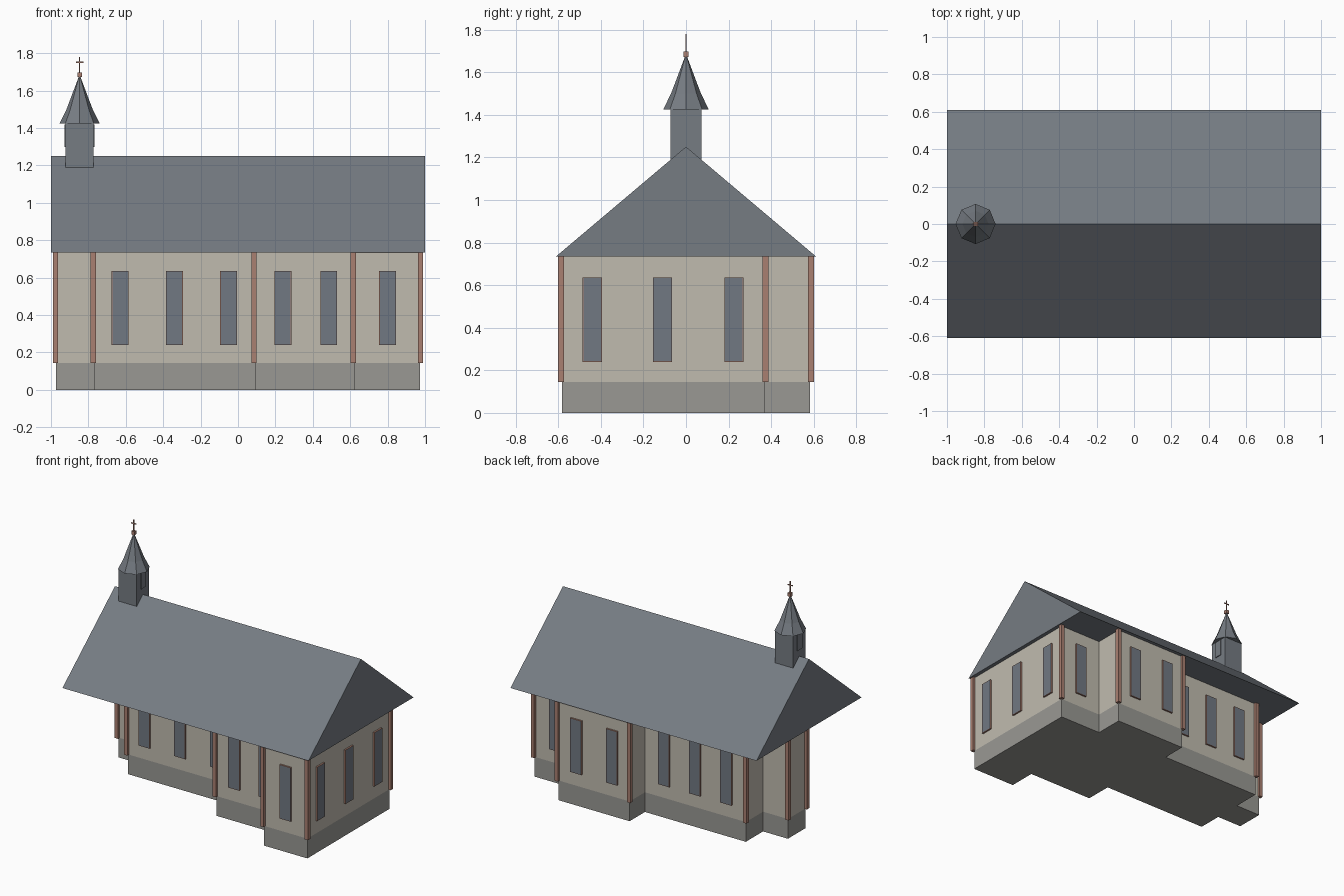
import bpy, bmesh
from math import pi
from mathutils import Vector, Matrix

cube = bpy.data.objects.get("Cube")
if cube:
    bpy.data.objects.remove(cube, do_unlink=True)


def material(name, rgb):
    m = bpy.data.materials.new(name)
    m.use_nodes = True
    m.diffuse_color = (*rgb, 1)
    m.node_tree.nodes["Principled BSDF"].inputs["Base Color"].default_value = (*rgb, 1)
    return m


CREAM = material("cream plaster", (0.53, 0.50, 0.43))
STONE = material("grey stone", (0.32, 0.315, 0.295))
SLATE = material("slate", (0.18, 0.20, 0.225))
BRICK = material("red brick", (0.40, 0.215, 0.165))
GLASS = material("window glass", (0.165, 0.19, 0.225))


def finish(name, bm, *mats):
    bmesh.ops.recalc_face_normals(bm, faces=bm.faces[:])
    mesh = bpy.data.meshes.new(name)
    bm.to_mesh(mesh)
    bm.free()
    for m in mats:
        mesh.materials.append(m)
    obj = bpy.data.objects.new(name, mesh)
    bpy.context.collection.objects.link(obj)
    return obj


def box(name, centre, size, mat):
    bm = bmesh.new()
    bmesh.ops.create_cube(bm, size=1, matrix=Matrix.Translation(centre) @ Matrix.Diagonal((*size, 1)))
    return finish(name, bm, mat)


def prism(name, points, direction, mat):
    """Extrude a flat outline along a direction."""
    bm = bmesh.new()
    face = bm.faces.new([bm.verts.new(p) for p in points])
    out = bmesh.ops.extrude_face_region(bm, geom=[face], use_keep_orig=True)
    verts = [v for v in out["geom"] if isinstance(v, bmesh.types.BMVert)]
    bmesh.ops.translate(bm, verts=verts, vec=direction)
    return finish(name, bm, mat)


# Stepped floor plan, counter-clockwise
PLAN = [Vector(p) for p in (
    (0.972, -0.583), (0.972, 0.37), (0.63, 0.37), (0.63, 0.583),
    (0.05, 0.583), (0.05, 0.405), (-0.77, 0.405), (-0.77, 0.205),
    (-0.972, 0.205), (-0.972, 0), (-0.77, 0), (-0.77, -0.18),
    (0.09, -0.18), (0.09, -0.38), (0.62, -0.38), (0.62, -0.583))]
BASE_TOP, EAVE, RIDGE = 0.145, 0.735, 1.25

prism("foundation", [(x, y, 0) for x, y in PLAN], (0, 0, BASE_TOP), STONE)
prism("walls", [(x, y, BASE_TOP) for x, y in PLAN], (0, 0, EAVE - BASE_TOP), CREAM)

# Brick pilaster on every outward corner
for i, p in enumerate(PLAN):
    d_in = (p - PLAN[i - 1]).normalized()
    d_out = (PLAN[(i + 1) % len(PLAN)] - p).normalized()
    if d_in.cross(d_out) > 0:
        c = p + (d_in - d_out) * 0.004
        box("corner_pilaster", (c.x, c.y, (BASE_TOP + EAVE) / 2),
            (0.028, 0.028, EAVE - BASE_TOP), BRICK)


# Windows: brick surround with an inset glass face
def window(x, y, angle):
    bm = bmesh.new()
    place = Matrix.Translation((x, y, 0.438)) @ Matrix.Rotation(angle, 4, "Z")
    bmesh.ops.create_cube(bm, size=1, matrix=Matrix.Diagonal((0.09, 0.024, 0.396, 1)))
    front = min(bm.faces, key=lambda f: f.calc_center_median().y)
    bmesh.ops.inset_region(bm, faces=[front], thickness=0.005)
    front.material_index = 1
    bm.transform(place)
    finish("window", bm, BRICK, GLASS)


ROWS = [  # wall line, facing angle, window positions
    (-0.583, 0, (0.8,)), (-0.38, 0, (0.24, 0.485)), (-0.18, 0, (-0.63, -0.34, -0.05)),
    (0.37, pi, (0.8,)), (0.583, pi, (0.48, 0.19)), (0.405, pi, (-0.615, -0.36, -0.11))]
for y, angle, xs in ROWS:
    for x in xs:
        window(x, y, angle)
for y in (-0.44, -0.11, 0.225):
    window(0.972, y, pi / 2)

# Gable roof
prism("roof", [(-1, -0.61, EAVE), (-1, 0.61, EAVE), (-1, 0, RIDGE)], (2, 0, 0), SLATE)

# Bell turret astride the ridge, with shutters on both ends
TX = -0.847
box("turret", (TX, 0, 1.308), (0.148, 0.144, 0.245), SLATE)
for side in (-1, 1):
    box("turret_shutter", (TX + side * 0.076, 0, 1.36), (0.008, 0.055, 0.12), SLATE)

# Flared eight-sided spire
bm = bmesh.new()
rings = []
for r, z in ((0.107, 1.425), (0.07, 1.5), (0.004, 1.675)):
    rings.append(bmesh.ops.create_circle(
        bm, segments=8, radius=r, matrix=Matrix.Translation((TX, 0, z)))["verts"])
for low, high in zip(rings, rings[1:]):
    for i in range(8):
        j = (i + 1) % 8
        bm.faces.new((low[i], low[j], high[j], high[i]))
bm.faces.new(rings[0])
bm.faces.new(rings[-1])
finish("spire", bm, SLATE)

# Finial and cross
box("finial", (TX, 0, 1.685), (0.024, 0.024, 0.026), BRICK)
box("cross_post", (TX, 0, 1.73), (0.006, 0.006, 0.1), BRICK)
box("cross_bar", (TX, 0, 1.752), (0.04, 0.006, 0.006), BRICK)
